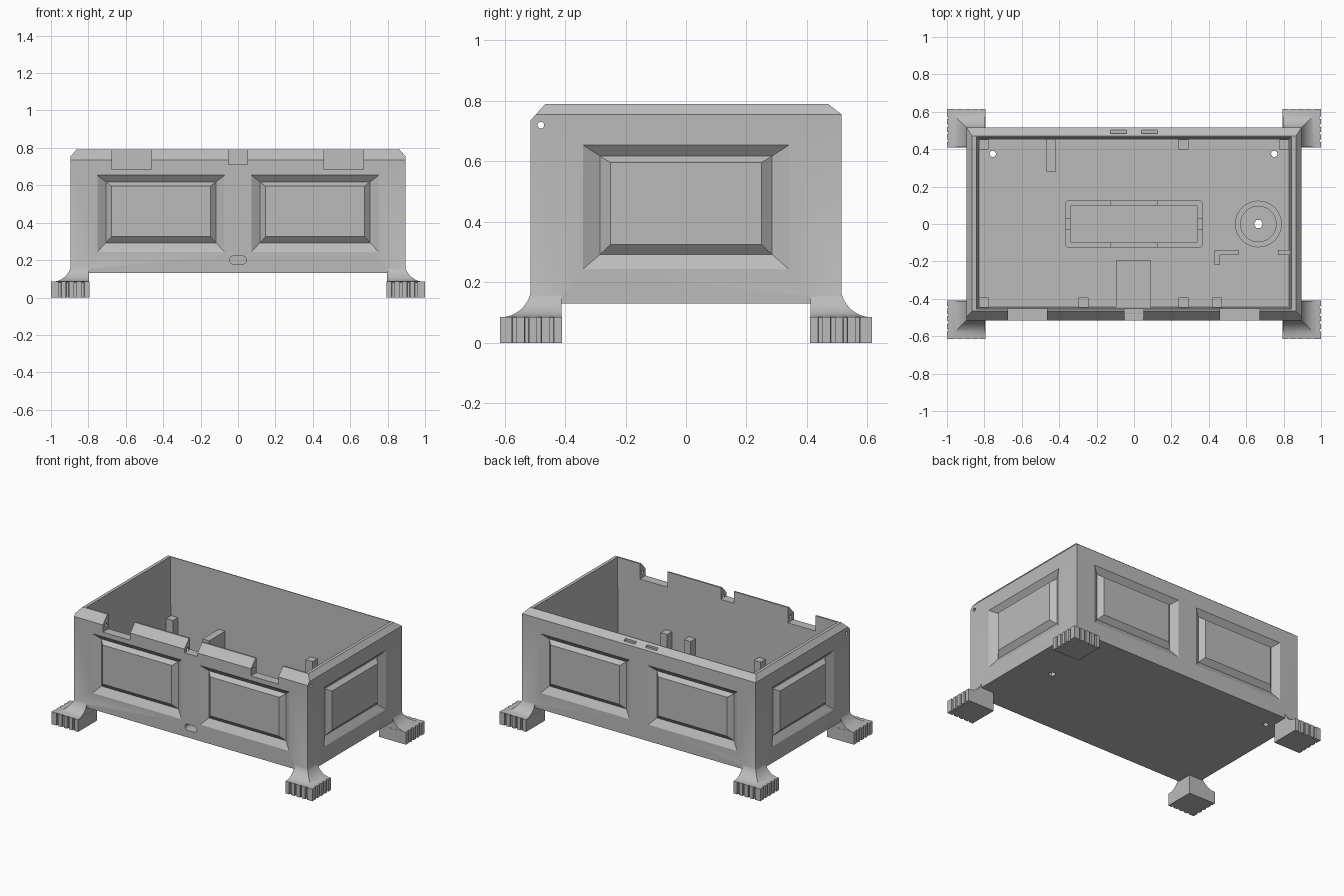
import bpy, bmesh, math
from mathutils import Vector

cube = bpy.data.objects.get("Cube")
if cube:
    bpy.data.objects.remove(cube, do_unlink=True)

grey = bpy.data.materials.new("plain_grey")
grey.use_nodes = True
grey.diffuse_color = (0.5, 0.5, 0.5, 1)
grey.node_tree.nodes["Principled BSDF"].inputs["Base Color"].default_value = (0.5, 0.5, 0.5, 1)


def finish(name, bm):
    bmesh.ops.recalc_face_normals(bm, faces=bm.faces[:])
    mesh = bpy.data.meshes.new(name)
    bm.to_mesh(mesh)
    bm.free()
    mesh.materials.append(grey)
    ob = bpy.data.objects.new(name, mesh)
    bpy.context.scene.collection.objects.link(ob)
    return ob


def loft(name, rings, wrap=False):
    """Skin a list of equal rings; cap the ends, or join last to first."""
    bm = bmesh.new()
    vs = [[bm.verts.new(p) for p in ring] for ring in rings]
    n = len(vs[0])
    pairs = list(zip(vs, vs[1:])) + ([(vs[-1], vs[0])] if wrap else [])
    for a, b in pairs:
        for i in range(n):
            j = (i + 1) % n
            bm.faces.new((a[i], a[j], b[j], b[i]))
    if not wrap:
        bm.faces.new(vs[0])
        bm.faces.new(vs[-1])
    return finish(name, bm)


def rect(x0, x1, y0, y1, z):
    return [(x0, y0, z), (x1, y0, z), (x1, y1, z), (x0, y1, z)]


def box(name, x0, x1, y0, y1, z0, z1):
    return loft(name, [rect(x0, x1, y0, y1, z0), rect(x0, x1, y0, y1, z1)])


def rounded(hx, hy, r, z, cx=0, cy=0, steps=6):
    pts = []
    for k, (sx, sy) in enumerate(((1, 1), (-1, 1), (-1, -1), (1, -1))):
        for i in range(steps + 1):
            a = math.pi / 2 * (k + i / steps)
            pts.append((cx + sx * (hx - r) + r * math.cos(a),
                        cy + sy * (hy - r) + r * math.sin(a), z))
    return pts


def circle(r, z, cx, cy, n=32):
    return [(cx + r * math.cos(2 * math.pi * i / n),
             cy + r * math.sin(2 * math.pi * i / n), z) for i in range(n)]


def boolean(target, tool, op="DIFFERENCE"):
    mod = target.modifiers.new("bool", "BOOLEAN")
    mod.operation, mod.object, mod.solver = op, tool, "EXACT"
    bpy.context.view_layer.update()
    deps = bpy.context.evaluated_depsgraph_get()
    mesh = bpy.data.meshes.new_from_object(target.evaluated_get(deps))
    target.modifiers.clear()
    target.data = mesh
    bpy.data.objects.remove(tool, do_unlink=True)


HX, HY, BASE, TOP, FLOOR = 0.895, 0.515, 0.13, 0.79, 0.17

# Outer hull with a chamfered rim
bm = bmesh.new()
bmesh.ops.create_cube(bm, size=1)
for v in bm.verts:
    v.co = (v.co.x * 2 * HX, v.co.y * 2 * HY, TOP if v.co.z > 0 else BASE)
for point, normal in (((HX, 0, 0.755), (0.035, 0, 0.03)), ((-HX, 0, 0.755), (-0.035, 0, 0.03)),
                      ((0, -HY, 0.735), (0, -0.055, 0.05)), ((0, HY, 0.755), (0, 0.035, 0.045))):
    bmesh.ops.bisect_plane(bm, geom=bm.verts[:] + bm.edges[:] + bm.faces[:], plane_co=point,
                           plane_no=Vector(normal).normalized(), clear_outer=True)
    bmesh.ops.holes_fill(bm, edges=[e for e in bm.edges if e.is_boundary])
hull = finish("box_body", bm)

# Flared feet: concave flare joined to the hull, ribbed block below
for sx, sy, side in ((1, 1, "back_left"), (-1, 1, "back_right"),
                     (1, -1, "front_left"), (-1, -1, "front_right")):
    rings = [[(sx * x, sy * y, 0.08) for x, y, _ in rect(0.796, 0.99, 0.411, 0.606, 0)]]
    for i in range(10, -1, -1):
        t = math.pi / 2 * i / 10
        out = 0.1 - 0.103 * math.cos(t)
        z = 0.2 - 0.115 * math.sin(t)
        rings.append([(sx * x, sy * y, z) for x, y, _ in
                      rect(0.796, HX + out - 0.004, 0.411, HY + out - 0.004, 0)])
    boolean(hull, loft("flare", rings), "UNION")

    teeth, pitch = 5, 0.205 / 5
    edge = [(0.0, 0.0)]
    for k in range(teeth):
        s = k * pitch
        edge += [(s + 0.001, 0.205), (s + 0.027, 0.205), (s + 0.028, 0.193), (s + pitch, 0.193)]
    edge = edge[:-2]
    along_y = [(0.205 if b > 0.2 else b, a) for a, b in edge[1:]]
    along_x = [(a, b) for a, b in edge[1:]]
    outline = [(0, 0), (0.205, 0)] + along_y + [(0.205, 0.205)] + along_x[::-1] + [(0, 0.205)]
    # Notch points lie on the inner line of each ribbed side
    outline = [(0.193 if 0.19 < x < 0.2 else x, y) for x, y in outline]
    loft(side + "_foot", [[(sx * (0.795 + x), sy * (0.41 + y), z) for x, y in outline]
                          for z in (0, 0.085)])

# Hollow inside with slight draft
boolean(hull, loft("cavity", [rect(-0.83, 0.83, -0.445, 0.452, FLOOR),
                              rect(-0.845, 0.845, -0.455, 0.467, 0.9)]))


# Raised panels surrounded by a V groove
def groove(place, half_out, half_mid, half_in, centre):
    rings = []
    for hw, z0, z1, depth in ((half_out, 0.242, 0.655, 0.001), (half_mid, 0.292, 0.618, -0.03),
                              (half_in, 0.327, 0.595, 0.001)):
        rings.append([place(centre + u, depth, z) for u, z in
                      ((-hw, z0), (hw, z0), (hw, z1), (-hw, z1))])
    boolean(hull, loft("groove", rings, wrap=True))


for s in (1, -1):
    groove(lambda u, d, z: (s * (HX + d), u, z), 0.342, 0.285, 0.248, 0)
    for c in (-0.412, 0.412):
        groove(lambda u, d, z: (u, s * (HY + d), z), 0.342, 0.295, 0.263, c)

# Hinge notches, latch notch and back rim recess
for x0, x1, y0, y1, z in ((-0.675, -0.465, -0.6, -0.4, 0.685), (0.46, 0.67, -0.6, -0.4, 0.685),
                          (-0.05, 0.05, -0.6, -0.4, 0.71), (-0.125, -0.04, 0.485, 0.6, 0.765),
                          (0.04, 0.125, 0.485, 0.6, 0.765)):
    boolean(hull, box("notch", x0, x1, y0, y1, z, 0.9))

# Hinge pin hole, cable slot and floor holes
pin = [(y, z) for y, z, _ in circle(0.011, 0, -0.48, 0.72, 16)]
boolean(hull, loft("pin_hole", [[(x, y, z) for y, z in pin] for x in (-1, 1)]))
slot = [(x, z) for x, z, _ in rounded(0.045, 0.021, 0.02, 0, 0, 0.2)]
boolean(hull, loft("cable_slot", [[(x, y, z) for x, z in slot] for y in (-0.6, -0.4)]))
for x, y, r, n in ((-0.755, 0.375, 0.017, 16), (0.75, 0.375, 0.017, 16), (0.665, 0, 0.024, 6)):
    boolean(hull, loft("floor_hole", [circle(r, z, x, y, n) for z in (0.1, 0.2)]))

# Mounting posts and ribs inside
for i, (x, y) in enumerate(((-0.803, -0.42), (-0.27, -0.42), (0.265, -0.42), (0.445, -0.42),
                            (-0.803, 0.425), (0.265, 0.425), (0.803, 0.425))):
    box(f"inner_post_{i + 1}", x - 0.026, x + 0.026, y - 0.027, y + 0.027, FLOOR - 0.01, 0.39)
box("back_rib", -0.468, -0.418, 0.28, 0.455, FLOOR - 0.01, 0.39)
box("cable_shelf", -0.095, 0.09, -0.45, -0.195, FLOOR - 0.01, 0.18)
box("bracket_long", 0.43, 0.56, -0.165, -0.14, FLOOR - 0.01, 0.27)
box("bracket_short", 0.43, 0.46, -0.22, -0.165, FLOOR - 0.01, 0.27)
box("side_bracket", 0.77, 0.835, -0.165, -0.14, FLOOR - 0.01, 0.27)

# Central holder frame with side openings
holder = loft("holder_frame", [rounded(0.37, 0.125, 0.02, FLOOR - 0.01), rounded(0.37, 0.125, 0.02, 0.28),
                               rounded(0.34, 0.1, 0.008, 0.28), rounded(0.34, 0.1, 0.008, FLOOR - 0.01)],
              wrap=True)
boolean(holder, box("gap", -0.125, 0.125, -0.2, 0.2, 0.24, 0.4))
boolean(holder, box("gap", -0.5, 0.5, -0.03, 0.03, 0.24, 0.4))

# Round boss ring around the floor hole
loft("round_boss", [circle(r, z, 0.665, 0) for r, z in
                    ((0.125, FLOOR - 0.01), (0.125, 0.23), (0.095, 0.23), (0.095, FLOOR - 0.01))], wrap=True)

# Smooth the flares, keep all real edges sharp
bpy.ops.object.select_all(action="DESELECT")
hull.select_set(True)
bpy.context.view_layer.objects.active = hull
bpy.ops.object.shade_smooth_by_angle(angle=math.radians(22))
